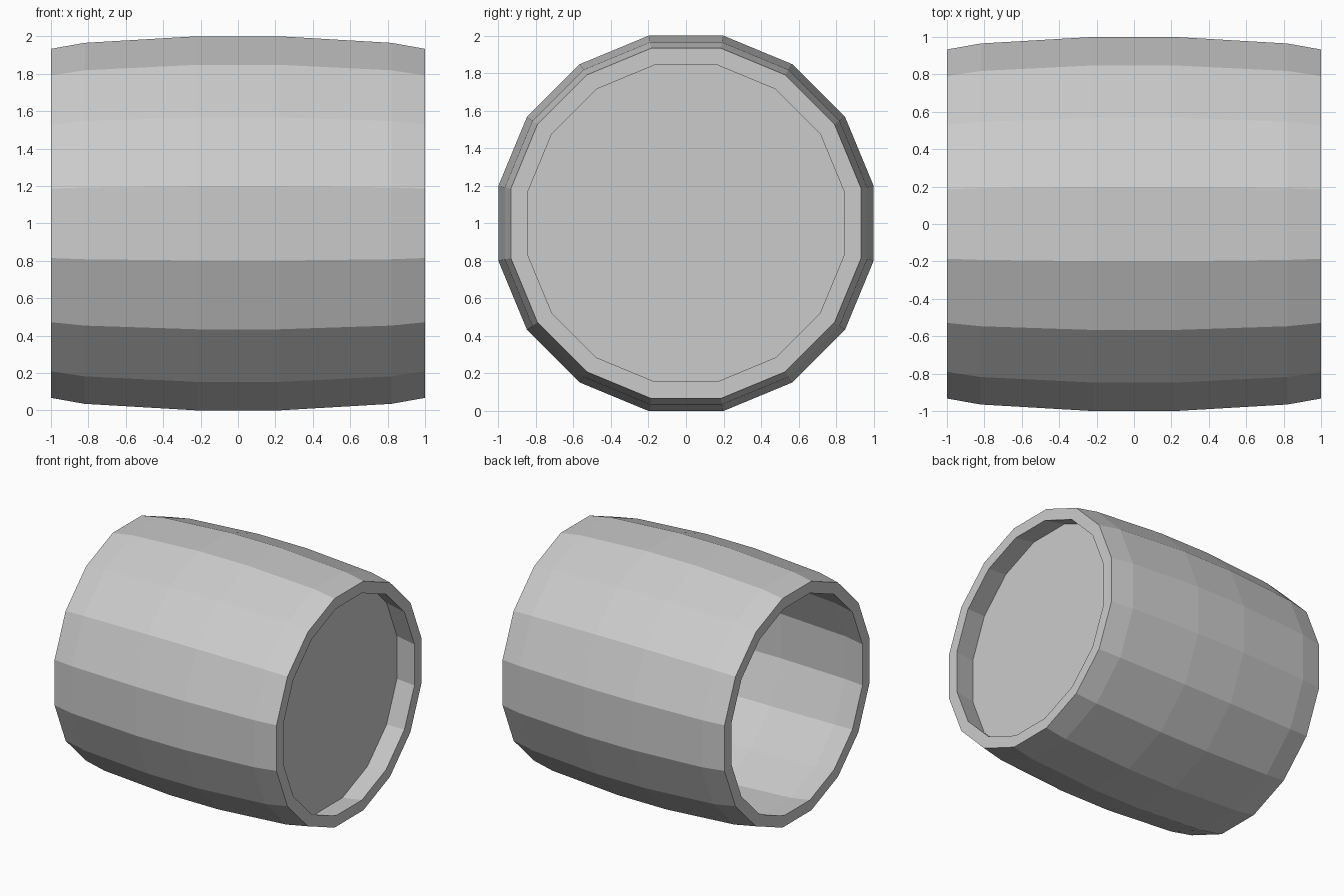
import bpy, bmesh, math

if "Cube" in bpy.data.objects:
    bpy.data.objects.remove(bpy.data.objects["Cube"])

SIDES = 16
WALL = 0.09
OUTER = [(-1, 0.933), (-0.82, 0.965), (-0.22, 1.0), (0.22, 1.0), (0.82, 0.965), (1, 0.933)]
INNER = [(x, r - WALL) for x, r in reversed(OUTER)]


def ring(bm, x, apothem):
    """16-sided ring around the x axis, flat side up."""
    r = apothem / math.cos(math.pi / SIDES)
    angles = [2 * math.pi * (i + 0.5) / SIDES for i in range(SIDES)]
    return [bm.verts.new((x, r * math.cos(a), 1 + r * math.sin(a))) for a in angles]


def finish(bm, name):
    bmesh.ops.recalc_face_normals(bm, faces=bm.faces)
    mesh = bpy.data.meshes.new(name)
    bm.to_mesh(mesh)
    bm.free()
    bpy.context.collection.objects.link(bpy.data.objects.new(name, mesh))


# Barrel wall: closed profile swept around the x axis, open at the left end
bm = bmesh.new()
rings = [ring(bm, x, r) for x, r in OUTER + INNER]
for k, a in enumerate(rings):
    b = rings[(k + 1) % len(rings)]
    for i in range(SIDES):
        j = (i + 1) % SIDES
        bm.faces.new((a[i], a[j], b[j], b[i]))
finish(bm, "barrel_wall")

# Recessed lid at the right end
bm = bmesh.new()
bm.faces.new(ring(bm, 0.82, 0.965 - WALL))
finish(bm, "barrel_lid")
